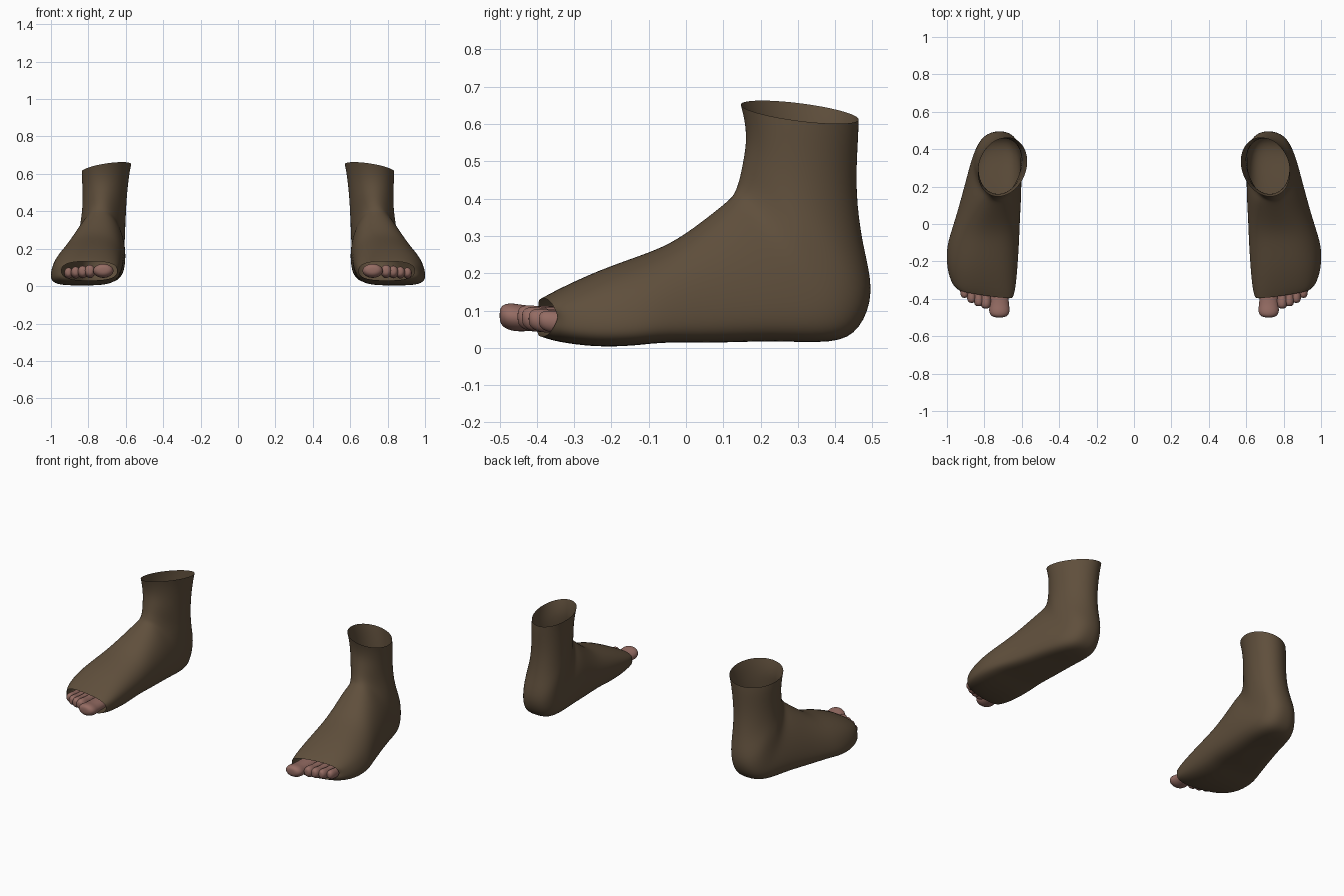
import bpy, bmesh, math
from mathutils import Vector

if "Cube" in bpy.data.objects:
    bpy.data.objects.remove(bpy.data.objects["Cube"])


def material(name, rgb):
    m = bpy.data.materials.new(name)
    m.diffuse_color = (*rgb, 1)
    m.use_nodes = True
    m.node_tree.nodes["Principled BSDF"].inputs["Base Color"].default_value = m.diffuse_color
    return m


BROWN = material("brown cloth", (0.115, 0.078, 0.045))
SKIN = material("toe skin", (0.30, 0.15, 0.125))

# Sock rings fanning from toe opening to ankle rim:
# top (y, z), bottom (y, z), inner x, outer x
RINGS = [
    (-.405, .133, -.408, .030, .645, .945),
    (-.36, .155, -.36, .016, .634, .97),
    (-.24, .207, -.24, .001, .625, 1.0),
    (-.13, .246, -.13, .006, .619, 1.0),
    (-.04, .28, -.06, .016, .615, .98),
    (.04, .338, .06, .012, .61, .945),
    (.108, .393, .24, .02, .60, .905),
    (.126, .412, .40, .01, .603, .875),
    (.134, .432, .468, .045, .608, .855),
    (.142, .455, .508, .15, .606, .842),
    (.152, .50, .475, .27, .601, .832),
    (.162, .56, .455, .42, .594, .83),
    (.155, .615, .463, .56, .582, .834),
    (.145, .652, .465, .612, .572, .834),
]
N = 24


def signed_pow(v, p):
    return math.copysign(abs(v) ** p, v)


def loft(name, rings, mat, side, close_end=False):
    """Skin a list of point rings; side mirrors the part across x = 0."""
    bm = bmesh.new()
    rows = [[bm.verts.new((p.x * side, p.y, p.z)) for p in r] for r in rings]
    for a, b in zip(rows, rows[1:]):
        n = len(a)
        for i in range(n):
            bm.faces.new((a[i], a[(i + 1) % n], b[(i + 1) % n], b[i]))
    if close_end:
        bm.faces.new(rows[-1])
    if side < 0:
        bmesh.ops.reverse_faces(bm, faces=bm.faces[:])
    me = bpy.data.meshes.new(name)
    bm.to_mesh(me)
    bm.free()
    me.materials.append(mat)
    me.shade_smooth()
    ob = bpy.data.objects.new(name, me)
    bpy.context.collection.objects.link(ob)
    sub = ob.modifiers.new("smooth", "SUBSURF")
    sub.levels = sub.render_levels = 2
    return ob


def sock_ring(k, ring):
    ty, tz, by, bz, xi, xo = ring
    low = 1 + .7 * math.sin(math.pi * min(k, 10) / 10)   # widest near the sole
    square = min(1, .75 + .025 * k)                      # squarer toe sections
    skew = -.03 * math.sin(math.pi * k / 7) if k < 7 else max(0, k - 8) * .005
    leg = max(0, (k - 9) / 4)           # rim dips to the outside
    front = max(0, 1 - k / 2)           # toe opening slants back outside
    pts = []
    for i in range(N):
        t = 2 * math.pi * i / N
        u = signed_pow(math.cos(t), square)
        v = signed_pow(math.sin(t), square)
        h = ((v + 1) / 2) ** low
        x = (xi + xo) / 2 + u * (xo - xi) / 2 + skew * v
        y = by + (ty - by) * h + front * (.022 * (u + 1) + .02 * (1 - abs(v)))
        z = bz + (tz - bz) * h - leg * .024 * u
        # ankle bones
        bump = math.exp(-((y - .29) ** 2 + (z - .31) ** 2) / .004)
        pts.append(Vector((x + .010 * bump * u, y, z)))
    return pts


def toe_rings(x, tip_y, w, h, cz):
    # distance back from the tip and swelling at each step
    steps = [(.22, .85), (.10, .88), (.065, .94), (.04, 1), (.02, .93),
             (.006, .72), (0, .35)]
    return [[Vector((x + w * s * math.cos(a), tip_y + d,
                     cz + .008 * (1 - min(1, d / .06)) + h * s * math.sin(a)))
             for a in (2 * math.pi * i / 12 for i in range(12))]
            for d, s in steps]


SMALL_TOE_TIPS = (-.452, -.440, -.422, -.395)

for side, label in ((1, "left"), (-1, "right")):
    loft(label + "_sock", [sock_ring(k, r) for k, r in enumerate(RINGS)],
         BROWN, side)
    loft(label + "_big_toe", toe_rings(.72, -.5, .058, .039, .079),
         SKIN, side, True)
    # small toes shrink and step back towards the outside
    for n, tip in enumerate(SMALL_TOE_TIPS):
        loft(f"{label}_small_toe_{n + 1}",
             toe_rings(.792 + .038 * n, tip, .031 - .002 * n,
                       .037 - .002 * n, .076 - .003 * n), SKIN, side, True)
